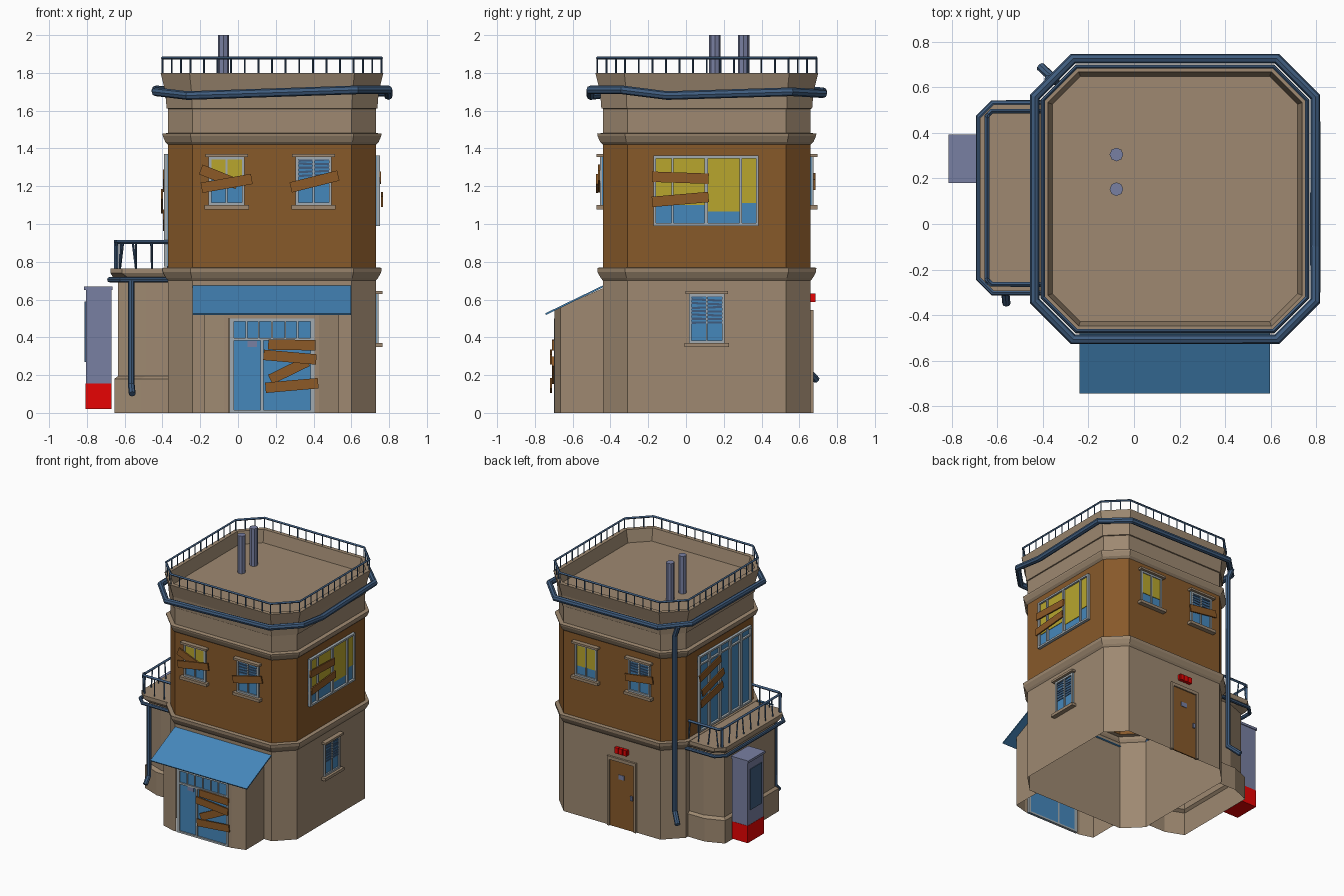
import bpy, bmesh, math, random
from mathutils import Vector

if "Cube" in bpy.data.objects:
    bpy.data.objects.remove(bpy.data.objects["Cube"])
random.seed(4)

def material(name, rgb):
    m = bpy.data.materials.new(name)
    m.diffuse_color = (*rgb, 1)
    m.use_nodes = True
    m.node_tree.nodes["Principled BSDF"].inputs["Base Color"].default_value = m.diffuse_color
    return m

TAN = material("tan plaster", (.342, .25, .165))
BROWN = material("brown wall", (.243, .1, .023))
BLUE = material("blue glass", (.06, .243, .5))
METAL = material("dark blue metal", (.05, .108, .21))
STEEL = material("grey steel", (.19, .215, .36))
YELLOW = material("yellow blind", (.48, .38, .027))
PLANK = material("plank wood", (.262, .1, .02))
FRAME = material("pale frame", (.36, .41, .44))
RED = material("red", (.92, .001, .001))

def finish(name, bm, mats, normals=True):
    if normals:
        bmesh.ops.recalc_face_normals(bm, faces=bm.faces)
    me = bpy.data.meshes.new(name)
    bm.to_mesh(me)
    bm.free()
    for m in mats:
        me.materials.append(m)
    ob = bpy.data.objects.new(name, me)
    bpy.context.collection.objects.link(ob)
    return ob

# map wall coordinates (along, outward, height) to the world
SIDES = {"front": lambda u, d, z: (u, -d, z), "back": lambda u, d, z: (u, d, z),
         "right": lambda u, d, z: (d, u, z), "left": lambda u, d, z: (-d, u, z)}

def boxes(name, mat, side, items):
    """Each item: centre u, centre z, width, height, d0, d1, optional tilt in degrees."""
    bm = bmesh.new()
    for u, z, w, h, d0, d1, *tilt in items:
        a = math.radians(tilt[0] if tilt else 0)
        c, s = math.cos(a), math.sin(a)
        rings = []
        for d in (d0, d1):
            rings.append([bm.verts.new(SIDES[side](u + i*w/2*c - j*h/2*s, d, z + i*w/2*s + j*h/2*c))
                          for i, j in ((-1, -1), (1, -1), (1, 1), (-1, 1))])
        A, B = rings
        bm.faces.new(A)
        bm.faces.new(B)
        for k in range(4):
            bm.faces.new((A[k], A[(k+1) % 4], B[(k+1) % 4], B[k]))
    return finish(name, bm, [mat])

def span(u0, u1, z0, z1, d0, d1):
    return ((u0+u1)/2, (z0+z1)/2, u1-u0, z1-z0, d0, d1)

def loft(name, rings, mats, index=lambda b: 0, closed=True, cap=True):
    bm = bmesh.new()
    vs = [[bm.verts.new(p) for p in r] for r in rings]
    n = len(vs[0])
    for b in range(len(vs)-1):
        for k in range(n if closed else n-1):
            f = bm.faces.new((vs[b][k], vs[b][(k+1) % n], vs[b+1][(k+1) % n], vs[b+1][k]))
            f.material_index = index(b)
    if cap:
        bm.faces.new(vs[-1])
    return finish(name, bm, mats, normals=False)

def tubes(name, paths, r, mat, cyclic=False, res=2):
    cu = bpy.data.curves.new(name, 'CURVE')
    cu.dimensions = '3D'
    cu.bevel_depth, cu.bevel_resolution, cu.use_fill_caps = r, res, True
    for path in paths:
        sp = cu.splines.new('POLY')
        sp.points.add(len(path)-1)
        sp.use_cyclic_u = cyclic
        for pt, p in zip(sp.points, path):
            pt.co = (*p, 1)
    tmp = bpy.data.objects.new(name + "_curve", cu)
    bpy.context.collection.objects.link(tmp)
    dg = bpy.context.evaluated_depsgraph_get()
    me = bpy.data.meshes.new_from_object(tmp.evaluated_get(dg))
    bpy.data.objects.remove(tmp)
    me.materials.clear()
    me.materials.append(mat)
    for p in me.polygons:
        p.use_smooth = False
    ob = bpy.data.objects.new(name, me)
    bpy.context.collection.objects.link(ob)
    return ob

def spaced(path, step, closed):
    pts = []
    for a, b in zip(path, path[1:] + (path[:1] if closed else [])):
        a, b = Vector(a), Vector(b)
        n = max(1, round((b-a).length/step))
        pts += [a.lerp(b, i/n) for i in range(n)]
    return pts

# tower shell: octagon offset by d at height z
CX, CY, H, C = .18, .11, .55, .13
def octagon(d, z):
    h, c = H+d, C + .586*d
    q = h-c
    return [(CX+x, CY+y, z) for x, y in ((-q, -h), (q, -h), (h, -q), (h, q), (q, h), (-q, h), (-h, q), (-h, -q))]

profile = [(0, 0), (0, .70), (.012, .715), (.028, .745), (.03, .768), (0, .77), (0, 1.42), (.015, 1.435),
           (.028, 1.465), (.03, 1.478), (0, 1.482), (0, 1.61), (.008, 1.612), (.015, 1.70),
           (.04, 1.80), (.008, 1.80), (-.012, 1.705)]
loft("tower_walls", [octagon(*p) for p in profile], [TAN, BROWN], lambda b: 1 if b == 5 else 0)

# roof gutter, drain, railing and chimney pipes
gz = (1.68, 1.71, 1.71, 1.70, 1.69, 1.70, 1.71, 1.70)
ring = [(x, y, z) for (x, y, _), z in zip(octagon(.066, 0), gz)]
ring.insert(3, (CX+H+.066, -.1, 1.68))
tubes("roof_gutter", [ring], .023, METAL, True)
tubes("roof_drain", [[(-.375, .635, 1.70), (-.345, .63, 1.62), (-.345, .63, .24), (-.41, .69, .175)]], .02, METAL)
tubes("roof_rail", [octagon(.03, 1.879)], .009, METAL, True, 0)
tubes("roof_rail_posts", [[p, p + Vector((0, 0, .08))] for p in spaced(octagon(.03, 1.797), .073, True)], .005, METAL, res=0)
tubes("chimney_pipes", [[(-.077, y, 1.70), (-.077, y, 2)] for y in (.153, .305)], .03, STEEL)

# balcony block on the left, corners cut by cx along x and cy along y
def bay(d, z, cx, cy, xw=-.37):
    x, y0, y1 = -.635-d, -.255-d, .485+d
    return [(xw, y1, z), (x+cx, y1, z), (x, y1-cy, z), (x, y0+cy, z), (x+cx, y0, z), (xw, y0, z)]

loft("balcony_block", [bay(*p) for p in ((.02, 0, .14, .055), (.02, .18, .14, .055), (0, .195, .145, .055),
     (0, .70, .145, .055), (.025, .715, .08, .07), (.04, .74, .06, .06), (.04, .765, .06, .06))], [TAN], closed=False)
tubes("balcony_gutter", [bay(.045, .705, .06, .06)], .014, METAL)
tubes("balcony_drain", [[(-.565, -.295, .70), (-.565, -.30, .15), (-.56, -.35, .10)]], .018, METAL)
tubes("balcony_rail", [bay(.01, .905, .02, .02)], .011, METAL, res=0)
bars = spaced(bay(.01, .765, .02, .02), .085, False)
tubes("balcony_bars", [[p, p + Vector((random.uniform(-.02, .02)*(abs(p.y-.115) > .37),
      random.uniform(-.02, .02)*(abs(p.y-.115) < .37), .14))] for p in bars], .006, METAL, res=0)
tubes("balcony_corner_posts", [[p, (p[0], p[1], .915)] for p in bay(.01, .765, .02, .02)[2:4]], .012, METAL, res=0)

# windows: glass, frame, bars, blind, optional sill and header
def window(name, side, wall, u0, u1, z0, z1, bars, blinds=(), slats=None, sills=True, transom=None, depth=.015):
    t, o = .014, wall + depth
    boxes(name + "_glass", BLUE, side, [span(u0, u1, z0, z1, wall-.004, wall+.004)])
    fr = [span(u0, u0+t, z0, z1, wall, o), span(u1-t, u1, z0, z1, wall, o),
          span(u0, u1, z0, z0+t, wall, o), span(u0, u1, z1-t, z1, wall, o)]
    fr += [span(b-w/2, b+w/2, z0, z1, wall, o-.001) for b, w in bars]
    if transom:
        fr.append(span(u0, u1, transom-.006, transom+.006, wall, o-.002))
    boxes(name + "_frame", FRAME, side, fr)
    if blinds:
        boxes(name + "_blind", YELLOW, side, [span(a, b, z, z1-t, wall, wall+.008) for a, b, z in blinds])
    if slats:
        n = int((z1-slats)/.02)
        boxes(name + "_slats", METAL, side, [((u0+u1)/2, slats+(k+.4)*.02, u1-u0-2*t, .011, wall, wall+.009,
              random.uniform(-3, 3)) for k in range(n)])
    if sills:
        boxes(name + "_sills", TAN, side, [span(u0-.022, u1+.022, z0-.022, z0, wall-.01, wall+.035),
              span(u0-.018, u1+.018, z1, z1+.016, wall-.01, wall+.035)])

F, R, B, L = .44, .73, .66, .37   # outward distance of each wall
for name, side, wall, u, kind, low in (("front_left_window", "front", F, -.06, 0, 1.235),
        ("front_right_window", "front", F, .40, 1, 1.25), ("back_left_window", "back", B, .40, 0, 1.18),
        ("back_right_window", "back", B, -.062, 1, 1.25)):
    window(name, side, wall, u-.095, u+.095, 1.10, 1.355, [(u, .01)],
           [] if kind else [(u-.085, u+.085, low)], low if kind else None)
window("lower_right_window", "right", R, .015, .205, .37, .63, [(.11, .01)], slats=.47)
window("large_right_window", "right", R, -.172, .385, .99, 1.362, [(-.072, .012), (.107, .018), (.29, .012)],
       [(-.16, .1, 1.10), (.115, .285, 1.065), (.295, .373, 1.112)], sills=False, depth=.022)
window("balcony_window", "left", L, -.26, .385, .775, 1.37, [(-.13, .02), (0, .02), (.13, .02), (.26, .02)],
       sills=False, transom=1.30, depth=.022)

# boards nailed over the openings
def planks(name, side, d, items):
    boxes(name, PLANK, side, [(u, z, w, .055, d + .01*(k % 2), d + .01 + .01*(k % 2), a)
                              for k, (u, z, w, a) in enumerate(items)])
planks("front_left_planks", "front", F+.016, [(-.10, 1.25, .21, -22), (-.06, 1.215, .27, 10)])
planks("front_right_planks", "front", F+.016, [(.405, 1.225, .26, 14)])
planks("back_planks", "back", B+.016, [(-.07, 1.225, .24, -8)])
planks("large_window_planks", "right", R+.018, [(-.03, 1.245, .30, -2), (-.03, 1.13, .30, 5)])
planks("balcony_planks", "left", L+.018, [(.26, 1.23, .27, -14), (.24, 1.12, .28, -16), (.24, 1.02, .28, -12)])
planks("entrance_planks", "front", .70, [(.285, .36, .25, -1), (.275, .295, .28, -5), (.27, .225, .22, 26), (.285, .145, .28, 5)])

# entrance porch with splayed front, open doorway, glazed door and awning
for name, s in (("porch_left", -1), ("porch_right", 1)):
    plan = [(.1775 + s*w, y) for w, y in ((.3575, -.44), (.3575, -.665), (.2525, -.695), (.2275, -.695))]
    tops = (.66, .56, .545, .545)
    loft(name, [[(x, y, 0) for x, y in plan], [(x, y, t) for (x, y), t in zip(plan, tops)]], [TAN], closed=False, cap=False)
boxes("porch_lintel", TAN, "front", [span(-.07, .425, .50, .545, .675, .696)])
boxes("entrance_glass", BLUE, "front", [span(-.045, .405, 0, .5, .682, .69)])
door = [span(-.045, -.02, 0, .5, .68, .70), span(.385, .405, 0, .5, .68, .70), span(-.045, .405, .485, .5, .68, .70),
        span(-.045, .405, .382, .396, .68, .70), span(-.045, .405, 0, .014, .68, .70), span(.12, .135, 0, .39, .68, .70)]
door += [span(x-.005, x+.005, .39, .49, .68, .698) for x in (.045, .11, .18, .25, .315)]
boxes("entrance_frame", FRAME, "front", door)
boxes("entrance_notice", STEEL, "front", [(.075, .365, .05, .03, .69, .695)])
bm = bmesh.new()
bm.faces.new([bm.verts.new(p) for p in ((-.24, -.745, .527), (.597, -.745, .527), (.597, -.435, .677), (-.24, -.435, .677))])
awning = finish("awning", bm, [BLUE], normals=False)
awning.modifiers.new("thickness", 'SOLIDIFY').thickness = .009

# back door with lamp
boxes("back_door_frame", TAN, "back", [span(-.035, -.015, 0, .545, B-.01, .675), span(.195, .215, 0, .545, B-.01, .675),
      span(-.035, .215, .52, .545, B-.01, .675)])
boxes("back_door", BROWN, "back", [span(-.015, .195, 0, .52, B-.004, B+.005)])
boxes("back_door_plate", STEEL, "back", [(.095, .40, .05, .035, B, B+.009), (.005, .26, .02, .035, B, B+.015)])
boxes("back_door_lamp", RED, "back", [(.09, .61, .11, .035, B, B+.016)] + [(.09+o, .61, .03, .045, B, B+.026) for o in (-.036, 0, .036)])

# upright cabinet beside the balcony block
boxes("cabinet_base", RED, "left", [span(.185, .388, .02, .155, .67, .808)])
boxes("cabinet_body", STEEL, "left", [span(.187, .386, .155, .65, .67, .806)])
boxes("cabinet_top", STEEL, "left", [span(.18, .392, .65, .668, .665, .815)])
boxes("cabinet_panel", METAL, "left", [span(.215, .36, .27, .59, .805, .812)])
